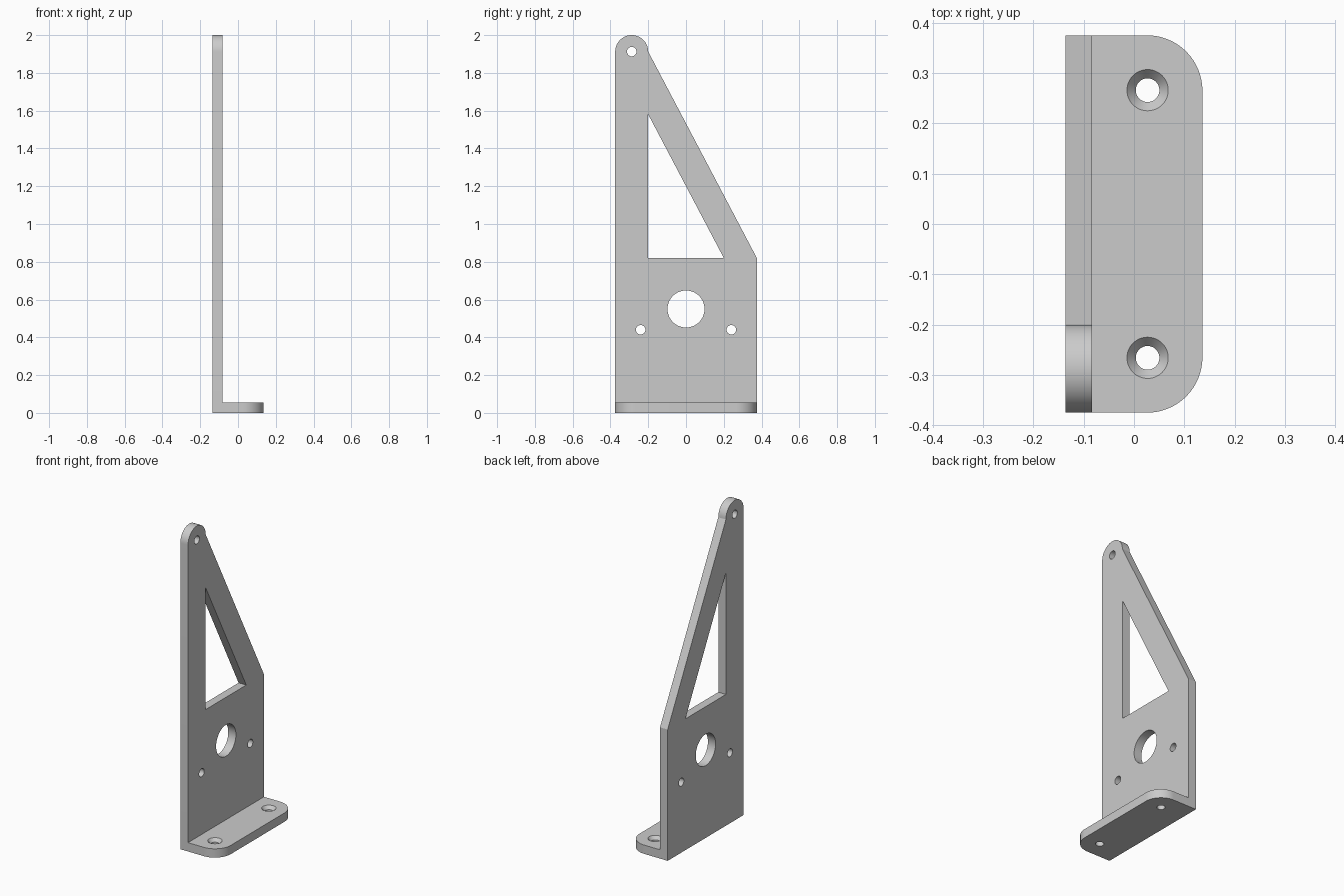
import bpy, bmesh
from math import pi, cos, sin, radians
from mathutils import Matrix, Vector

cube = bpy.data.objects.get("Cube")
if cube:
    bpy.data.objects.remove(cube, do_unlink=True)

X0, X1, X2 = -0.136, -0.083, 0.136   # outer face, inner face, foot edge
W = 0.375                            # half width
T = 0.055                            # foot thickness

grey = bpy.data.materials.new("plain grey")
grey.use_nodes = True
colour = (0.6, 0.6, 0.6, 1)
grey.diffuse_color = colour
grey.node_tree.nodes["Principled BSDF"].inputs["Base Color"].default_value = colour


def finish(name, bm):
    bmesh.ops.recalc_face_normals(bm, faces=bm.faces)
    mesh = bpy.data.meshes.new(name)
    bm.to_mesh(mesh)
    bm.free()
    mesh.materials.append(grey)
    obj = bpy.data.objects.new(name, mesh)
    bpy.context.collection.objects.link(obj)
    return obj


def prism(name, points, direction):
    """Extrude a closed outline along a direction."""
    bm = bmesh.new()
    face = bm.faces.new([bm.verts.new(p) for p in points])
    ext = bmesh.ops.extrude_face_region(bm, geom=[face], use_keep_orig=True)
    verts = [v for v in ext["geom"] if isinstance(v, bmesh.types.BMVert)]
    bmesh.ops.translate(bm, verts=verts, vec=Vector(direction))
    return finish(name, bm)


def cone(name, centre, r_low, r_high, depth, axis="Z"):
    turn = Matrix.Rotation(pi / 2, 4, "Y") if axis == "X" else Matrix()
    bm = bmesh.new()
    bmesh.ops.create_cone(bm, cap_ends=True, segments=48, radius1=r_low, radius2=r_high,
                          depth=depth, matrix=Matrix.Translation(centre) @ turn)
    return finish(name, bm)


def arc(cx, cy, r, start, end, steps=24):
    angles = [radians(start + (end - start) * i / steps) for i in range(steps + 1)]
    return [(cx + r * cos(a), cy + r * sin(a)) for a in angles]


def combine(obj, other, operation):
    other.hide_render = True
    mod = obj.modifiers.new(operation.lower(), "BOOLEAN")
    mod.operation, mod.solver, mod.object = operation, "EXACT", other
    bpy.context.view_layer.objects.active = obj
    bpy.ops.object.modifier_apply(modifier=mod.name)
    bpy.data.objects.remove(other, do_unlink=True)


# Upright plate with rounded tip and sloping edge
tip_y, tip_z, tip_r = -0.2875, 1.9125, 0.0875
outline = [(-W, 0), (W, 0), (W, 0.82)] + arc(tip_y, tip_z, tip_r, 0, 180)
bracket = prism("mounting_bracket", [(X0, y, z) for y, z in outline], (X1 - X0, 0, 0))

# Foot with rounded outer corners
R = 0.11
outline = ([(X1, -W)] + arc(X2 - R, -W + R, R, -90, 0)
           + arc(X2 - R, W - R, R, 0, 90) + [(X1, W)])
foot = prism("foot", [(x, y, 0) for x, y in outline], (0, 0, T))
combine(bracket, foot, "UNION")

# Triangular window
window = [(-0.2, 0.82), (0.2, 0.82), (-0.2, 1.58)]
combine(bracket, prism("window_cutter", [(X0 - 0.1, y, z) for y, z in window],
                       (0.25, 0, 0)), "DIFFERENCE")

# Round holes through the upright: tip, centre and two side holes
for y, z, r in [(tip_y, tip_z, 0.025), (0, 0.55, 0.098), (-0.24, 0.44, 0.025), (0.24, 0.44, 0.025)]:
    combine(bracket, cone("hole_cutter", (X0, y, z), r, r, 0.3, "X"), "DIFFERENCE")

# Countersunk screw holes in the foot
for y in (-0.266, 0.266):
    r, rim, sink = 0.0235, 0.041, 0.02
    slope = (rim - r) / sink
    combine(bracket, cone("screw_cutter", (0.027, y, 0), r, r, 0.3), "DIFFERENCE")
    combine(bracket, cone("sink_cutter", (0.027, y, T), r, rim + slope * sink, 2 * sink),
            "DIFFERENCE")

bpy.ops.object.select_all(action="DESELECT")
bracket.select_set(True)
bpy.context.view_layer.objects.active = bracket
bpy.ops.object.shade_smooth_by_angle(angle=radians(20))
